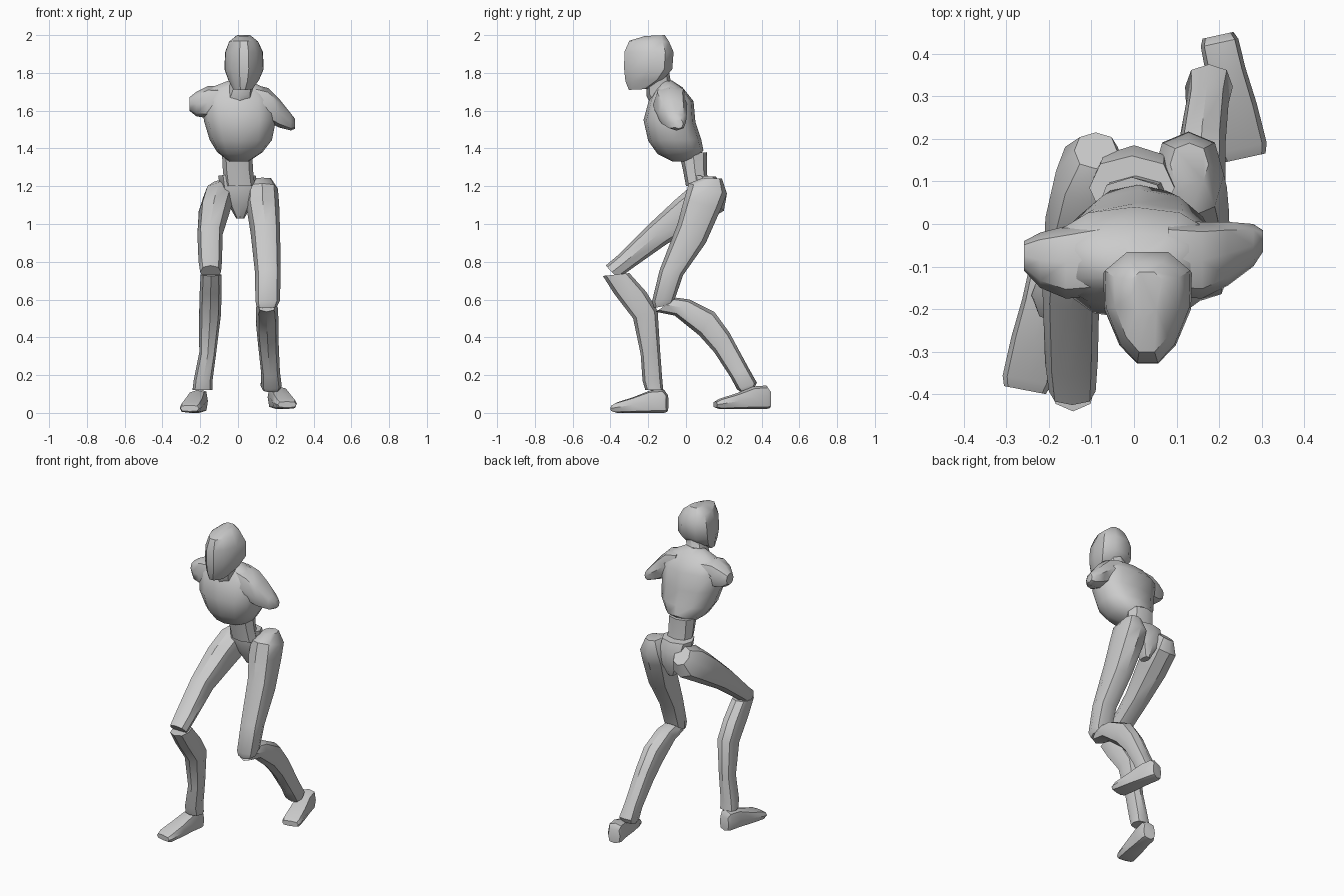
import bpy, bmesh, math
from mathutils import Vector as V


def loft(name, rings, n=8, power=0.85, taper=0.0):
    """Skin rings of (centre, half-axis u, half-axis v) and cap both ends."""
    bm = bmesh.new()
    loops = []
    for c, u, v in rings:
        loop = []
        for i in range(n):
            a = 2 * math.pi * i / n
            s, t = math.cos(a), math.sin(a)
            s = math.copysign(abs(s) ** power, s)
            t = math.copysign(abs(t) ** power, t)
            loop.append(bm.verts.new(V(c) + V(u) * s * (1 - taper * t) + V(v) * t))
        loops.append(loop)
    for a, b in zip(loops, loops[1:]):
        for i in range(n):
            j = (i + 1) % n
            bm.faces.new((a[i], a[j], b[j], b[i]))
    bm.faces.new(loops[0])
    bm.faces.new(loops[-1])
    bmesh.ops.recalc_face_normals(bm, faces=bm.faces)
    me = bpy.data.meshes.new(name)
    bm.to_mesh(me)
    bm.free()
    ob = bpy.data.objects.new(name, me)
    bpy.context.collection.objects.link(ob)
    bpy.ops.object.select_all(action='DESELECT')
    ob.select_set(True)
    bpy.context.view_layer.objects.active = ob
    bpy.ops.object.shade_smooth_by_angle(angle=math.radians(40))
    return ob


def side_loft(name, rows, **kw):
    """Rows of x, half width, front (y, z), back (y, z) taken from the side outline."""
    rings = []
    for x, w, yf, zf, yb, zb in rows:
        rings.append(((x, (yf + yb) / 2, (zf + zb) / 2), (w, 0, 0),
                      (0, (yf - yb) / 2, (zf - zb) / 2)))
    return loft(name, rings, **kw)


# Head, narrowing towards the face
side_loft("head", [
    (.03, .035, -.22, 1.995, -.11, 2.0),
    (.03, .075, -.305, 1.97, -.085, 1.965),
    (.032, .098, -.332, 1.91, -.06, 1.91),
    (.032, .102, -.333, 1.82, -.067, 1.82),
    (.03, .08, -.325, 1.755, -.115, 1.765),
    (.025, .05, -.305, 1.71, -.20, 1.715)], n=10, taper=.35)

# Neck
side_loft("neck", [
    (.03, .06, -.21, 1.75, -.09, 1.81),
    (.015, .065, -.21, 1.68, -.08, 1.75),
    (0, .085, -.18, 1.62, -.02, 1.68)])

# Rib cage
side_loft("chest", [
    (.005, .065, -.14, 1.75, -.075, 1.76),
    (-.005, .145, -.16, 1.715, -.02, 1.725),
    (0, .195, -.195, 1.66, .04, 1.65),
    (.01, .19, -.225, 1.55, .05, 1.54),
    (.015, .165, -.20, 1.44, .08, 1.45),
    (.01, .12, -.15, 1.37, .092, 1.39),
    (.005, .05, -.07, 1.33, .05, 1.33)], n=12)

# Arm stumps: x, y, z, half depth, half height
stumps = {
    "left_shoulder": [(-.08, -.08, 1.64, .09, .09), (-.16, -.09, 1.645, .085, .085),
                      (-.22, -.085, 1.635, .065, .065), (-.258, -.075, 1.635, .035, .035)],
    "right_shoulder": [(.08, -.08, 1.65, .09, .09), (.16, -.085, 1.63, .09, .09),
                       (.22, -.07, 1.585, .075, .075), (.28, -.05, 1.54, .05, .045),
                       (.303, -.04, 1.53, .025, .025)]}
for name, rows in stumps.items():
    loft(name, [((x, y, z), (0, d, 0), (0, 0, h)) for x, y, z, d, h in rows])

# Waist and wedge-shaped pelvis
side_loft("waist", [
    (-.005, .08, -.035, 1.37, .11, 1.38),
    (0, .08, -.015, 1.28, .11, 1.28),
    (.01, .08, 0, 1.2, .12, 1.2)])
side_loft("pelvis", [
    (-.005, .10, .01, 1.26, .16, 1.25),
    (0, .095, .01, 1.19, .185, 1.19),
    (.01, .06, .04, 1.10, .18, 1.10),
    (.012, .022, .08, 1.03, .15, 1.03)])

# Forward leg
side_loft("left_thigh", [
    (-.09, .05, .13, 1.235, .215, 1.15),
    (-.1, .083, .05, 1.22, .20, 1.07),
    (-.125, .083, -.05, 1.135, .08, 1.0),
    (-.148, .067, -.20, .995, -.10, .895),
    (-.147, .062, -.36, .835, -.285, .765),
    (-.145, .055, -.425, .78, -.36, .71)])
side_loft("left_shin", [
    (-.143, .055, -.44, .725, -.30, .74),
    (-.145, .058, -.38, .63, -.21, .64),
    (-.148, .058, -.28, .50, -.15, .54),
    (-.16, .045, -.24, .31, -.137, .33),
    (-.185, .05, -.23, .17, -.125, .17),
    (-.188, .053, -.215, .12, -.12, .12)])

# Trailing leg
side_loft("right_thigh", [
    (.13, .045, .09, 1.245, .19, 1.24),
    (.128, .083, .015, 1.215, .217, 1.16),
    (.13, .088, -.01, 1.13, .185, 1.08),
    (.145, .078, -.045, 1.0, .105, .90),
    (.158, .068, -.14, .755, -.015, .73),
    (.157, .065, -.18, .59, -.06, .60),
    (.152, .055, -.17, .555, -.07, .575)])
side_loft("right_shin", [
    (.153, .05, -.16, .535, -.05, .61),
    (.153, .058, -.06, .515, .02, .60),
    (.155, .06, .07, .41, .15, .535),
    (.16, .055, .15, .32, .23, .425),
    (.172, .05, .235, .19, .33, .24),
    (.176, .056, .27, .125, .375, .16),
    (.176, .045, .29, .11, .36, .13)])


# Feet, running from heel to toe
def foot(name, heel, toe, base):
    h, t = V((*heel, base)), V((*toe, base))
    d = (t - h).normalized()
    side = V((-d.y, d.x, 0))
    rings = []
    for f, w, z0, z1 in [(0, .037, .005, .10), (.06, .045, 0, .125), (.3, .047, 0, .12),
                         (.6, .055, 0, .085), (.92, .058, 0, .055), (1, .05, .008, .04)]:
        c = h.lerp(t, f) + V((0, 0, (z0 + z1) / 2))
        rings.append((c, side * w, V((0, 0, (z1 - z0) / 2))))
    loft(name, rings, power=.6)


foot("left_foot", (-.2, -.1), (-.256, -.39), 0)
foot("right_foot", (.197, .443), (.26, .155), .02)
